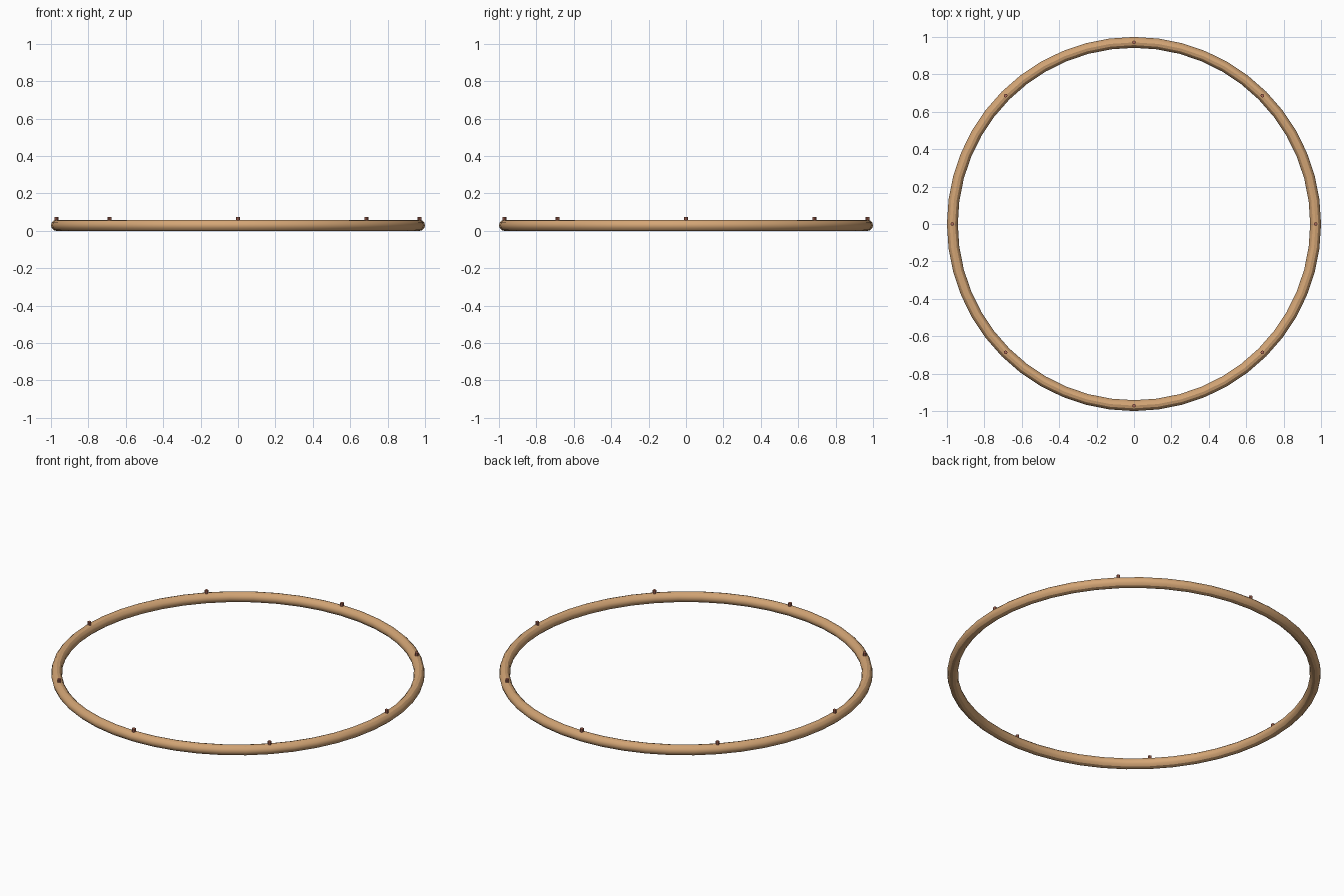
import bpy
from math import cos, sin, pi

if "Cube" in bpy.data.objects:
    bpy.data.objects.remove(bpy.data.objects["Cube"])

RING_R, TUBE_R, PEGS = 0.971, 0.029, 8


def colour(name, rgb):
    m = bpy.data.materials.new(name)
    m.diffuse_color = (*rgb, 1)
    m.use_nodes = True
    m.node_tree.nodes["Principled BSDF"].inputs["Base Color"].default_value = m.diffuse_color
    return m


wood = colour("wood", (0.66, 0.38, 0.18))
copper = colour("copper", (0.45, 0.15, 0.10))

# Round wooden hoop lying flat
bpy.ops.mesh.primitive_torus_add(major_radius=RING_R, minor_radius=TUBE_R,
                                 major_segments=48, minor_segments=12,
                                 location=(0, 0, TUBE_R))
hoop = bpy.context.object
hoop.name = "hoop"
hoop.data.materials.append(wood)
bpy.ops.object.shade_smooth_by_angle()

# Small pegs standing on top, every 45 degrees
for i in range(PEGS):
    a = 2 * pi * i / PEGS
    bpy.ops.mesh.primitive_cylinder_add(vertices=8, radius=0.01, depth=0.02,
                                        location=(RING_R * cos(a), RING_R * sin(a), 0.065))
    peg = bpy.context.object
    peg.name = f"peg_{i + 1}"
    peg.data.materials.append(copper)
    bpy.ops.object.shade_smooth_by_angle()
